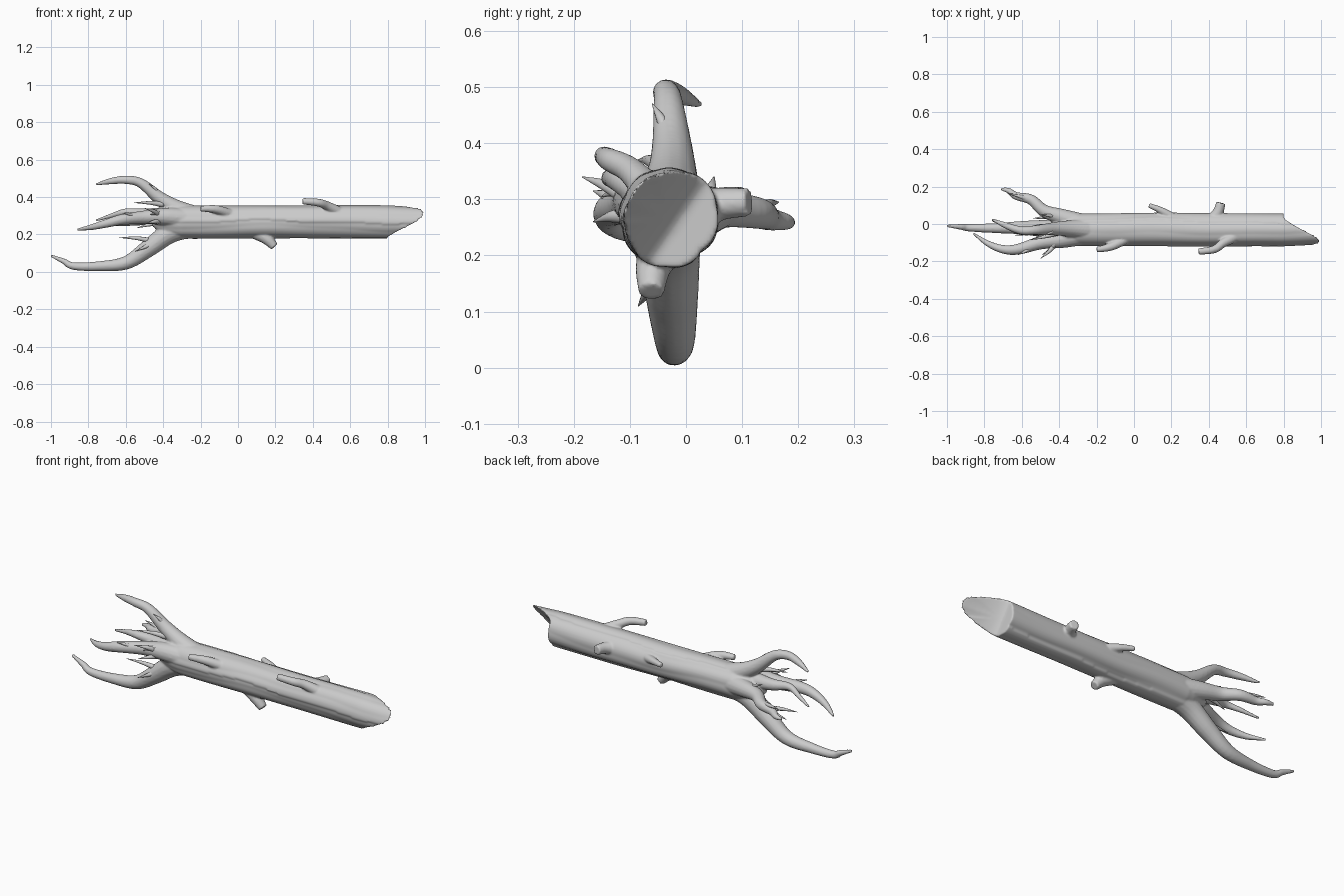
import bpy, bmesh, math
from mathutils import Vector

CY, CZ, R = -0.03, 0.268, 0.087


def spline(pts, n=6):
    # Catmull-Rom through (x, y, z, radius) points
    P = [Vector(p) for p in pts]
    P = [P[0] * 2 - P[1]] + P + [P[-1] * 2 - P[-2]]
    out = []
    for i in range(1, len(P) - 2):
        a, b, c, d = P[i - 1:i + 3]
        for k in range(n):
            t = k / n
            out.append(0.5 * (2 * b + (c - a) * t + (2 * a - 5 * b + 4 * c - d) * t * t
                              + (3 * b - a - 3 * c + d) * t ** 3))
    return out + [P[-2]]


def skin(bm, rings):
    # Bridge rings of coordinates and cap both ends
    V = [[bm.verts.new(p) for p in ring] for ring in rings]
    n = len(V[0])
    for a, b in zip(V, V[1:]):
        for j in range(n):
            k = (j + 1) % n
            bm.faces.new((a[j], a[k], b[k], b[j]))
    bm.faces.new(V[0][::-1])
    bm.faces.new(V[-1])


def tube(bm, pts, sides=16):
    path = spline(pts)
    pos = [p.to_3d() for p in path]
    rings, old, normal = [], None, None
    for i, p in enumerate(pos):
        d = (pos[min(i + 1, len(pos) - 1)] - pos[max(i - 1, 0)]).normalized()
        if old is None:
            normal = d.orthogonal().normalized()
        else:
            normal = old.rotation_difference(d) @ normal
        old = d
        side = d.cross(normal)
        r = max(path[i].w, 0.001)
        rings.append([p + r * (math.cos(t) * normal + math.sin(t) * side)
                      for t in (2 * math.pi * j / sides for j in range(sides))])
    skin(bm, rings)


def bark(a, x):
    # Wavy lengthwise furrows plus overlapping bark lips
    w = a + 0.10 * math.sin(5 * x + 1) + 0.05 * math.sin(13 * x)
    furrow = abs(math.sin(3.5 * w + 0.4 * math.sin(4 * x + 2 * a)))
    lip = ((w - 1.05) / (2 * math.pi) * 3) % 1
    return 1 + 0.04 * furrow - 0.07 * (1 - lip) ** 4 + 0.012 * math.sin(7 * x + 2 * a)


def end_x(y, z):
    # Splintered end: flat low side rising to one long point
    s = (-(y - CY) * 0.82 + (z - CZ) * 0.57) / R
    return 0.80 + 0.2 * max(0, (s + 0.25) / 1.25) ** 1.5


def trunk(bm, sides=96, rows=90):
    def ring(x0, rad, u=None, shrink=1):
        out = []
        for j in range(sides):
            a = 2 * math.pi * j / sides
            x = x0
            if u is not None:
                ex = end_x(CY + R * shrink * math.cos(a), CZ + R * shrink * math.sin(a))
                x = -0.3 + (ex + 0.3) * u
            taper = 1 - 0.12 * max(0, x - 0.8) / 0.2
            r = rad * shrink * taper * bark(a, x)
            out.append((x, CY + r * math.cos(a), CZ + r * math.sin(a)))
        return out
    rings = [ring(x, r) for x, r in ((-0.46, 0.02), (-0.43, 0.048), (-0.38, 0.07), (-0.34, 0.081))]
    rings += [ring(0, R, i / rows) for i in range(rows + 1)]
    rings += [ring(0, R, 1, s) for s in (0.92, 0.8, 0.65, 0.5, 0.35, 0.2, 0.08)]
    skin(bm, rings)


def finish(bm, name):
    bmesh.ops.recalc_face_normals(bm, faces=bm.faces)
    me = bpy.data.meshes.new(name)
    bm.to_mesh(me)
    bm.free()
    ob = bpy.data.objects.new(name, me)
    bpy.context.collection.objects.link(ob)
    me.shade_smooth()
    return ob


roots = [
    # lower
    [(-0.22, -0.03, 0.25, 0.06), (-0.36, -0.03, 0.21, 0.056), (-0.48, -0.025, 0.125, 0.047),
     (-0.6, -0.02, 0.048, 0.036), (-0.75, -0.022, 0.03, 0.026), (-0.88, -0.02, 0.031, 0.02),
     (-0.93, -0.015, 0.056, 0.015), (-1.0, -0.01, 0.087, 0.007)],
    # upper
    [(-0.22, -0.03, 0.29, 0.06), (-0.33, -0.025, 0.34, 0.046), (-0.42, -0.025, 0.395, 0.036),
     (-0.52, -0.032, 0.475, 0.026), (-0.6, -0.035, 0.492, 0.022), (-0.68, -0.01, 0.485, 0.017),
     (-0.76, 0.025, 0.468, 0.006)],
    # front
    [(-0.25, -0.05, 0.28, 0.06), (-0.38, -0.08, 0.295, 0.048), (-0.5, -0.1, 0.292, 0.036),
     (-0.62, -0.135, 0.28, 0.029), (-0.7, -0.135, 0.26, 0.023), (-0.78, -0.105, 0.24, 0.016),
     (-0.86, -0.05, 0.225, 0.006)],
    # back
    [(-0.25, -0.01, 0.27, 0.06), (-0.38, 0.035, 0.28, 0.045), (-0.48, 0.07, 0.283, 0.034),
     (-0.55, 0.13, 0.275, 0.028), (-0.63, 0.15, 0.265, 0.021), (-0.67, 0.178, 0.26, 0.015),
     (-0.71, 0.187, 0.258, 0.008)],
    # small middle root
    [(-0.36, -0.04, 0.3, 0.045), (-0.5, -0.03, 0.31, 0.03), (-0.6, -0.04, 0.32, 0.019),
     (-0.68, -0.01, 0.3, 0.012), (-0.76, 0.02, 0.275, 0.006)],
]
stubs = [
    [(0.56, -0.06, 0.31, 0.03), (0.48, -0.1, 0.352, 0.024), (0.43, -0.135, 0.37, 0.021), (0.345, -0.148, 0.378, 0.017)],
    [(-0.04, -0.08, 0.31, 0.026), (-0.12, -0.12, 0.335, 0.022), (-0.2, -0.138, 0.338, 0.015)],
    [(0.08, -0.04, 0.22, 0.04), (0.15, -0.058, 0.18, 0.032), (0.195, -0.062, 0.135, 0.023)],
    [(0.42, 0.02, 0.285, 0.036), (0.45, 0.065, 0.292, 0.029), (0.465, 0.113, 0.295, 0.025)],
    [(0.2, 0.04, 0.295, 0.024), (0.14, 0.075, 0.305, 0.018), (0.08, 0.1, 0.31, 0.013)],
]

# Log: trunk, roots and branch stubs fused into one bark surface
bm = bmesh.new()
trunk(bm)
for p in roots + stubs:
    tube(bm, p)
log = finish(bm, "fallen_log")
rm = log.modifiers.new("fuse", 'REMESH')
rm.mode = 'VOXEL'
rm.voxel_size = 0.0055
rm.use_smooth_shade = True
sm = log.modifiers.new("soften", 'SMOOTH')
sm.factor = 0.5
sm.iterations = 3

# Root thorns: base, tip, base radius
thorns = [
    ((-0.48, -0.04, 0.17), (-0.635, -0.06, 0.183), 0.014),
    ((-0.4, -0.045, 0.36), (-0.555, -0.085, 0.37), 0.016),
    ((-0.46, -0.05, 0.15), (-0.55, -0.085, 0.11), 0.015),
    ((-0.42, -0.03, 0.15), (-0.455, -0.02, 0.095), 0.015),
    ((-0.43, -0.03, 0.41), (-0.475, -0.06, 0.47), 0.013),
    ((-0.42, -0.1, 0.3), (-0.5, -0.185, 0.34), 0.016),
    ((-0.42, -0.1, 0.27), (-0.49, -0.165, 0.26), 0.016),
    ((-0.55, -0.12, 0.29), (-0.62, -0.165, 0.315), 0.014),
    ((-0.42, -0.09, 0.32), (-0.47, -0.15, 0.305), 0.018),
    ((-0.56, 0.13, 0.28), (-0.68, 0.165, 0.295), 0.014),
    ((-0.42, 0.04, 0.29), (-0.5, 0.05, 0.34), 0.014),
    ((-0.44, 0.04, 0.26), (-0.54, 0.03, 0.235), 0.014),
]
bm = bmesh.new()
for a, b, r in thorns:
    a, b = Vector(a), Vector(b)
    mid = a.lerp(b, 0.5) + Vector((0.01, 0, 0.004))
    tube(bm, [(*a, r), (*mid, r * 0.65), (*b, 0.001)], 10)
finish(bm, "root_thorns")
